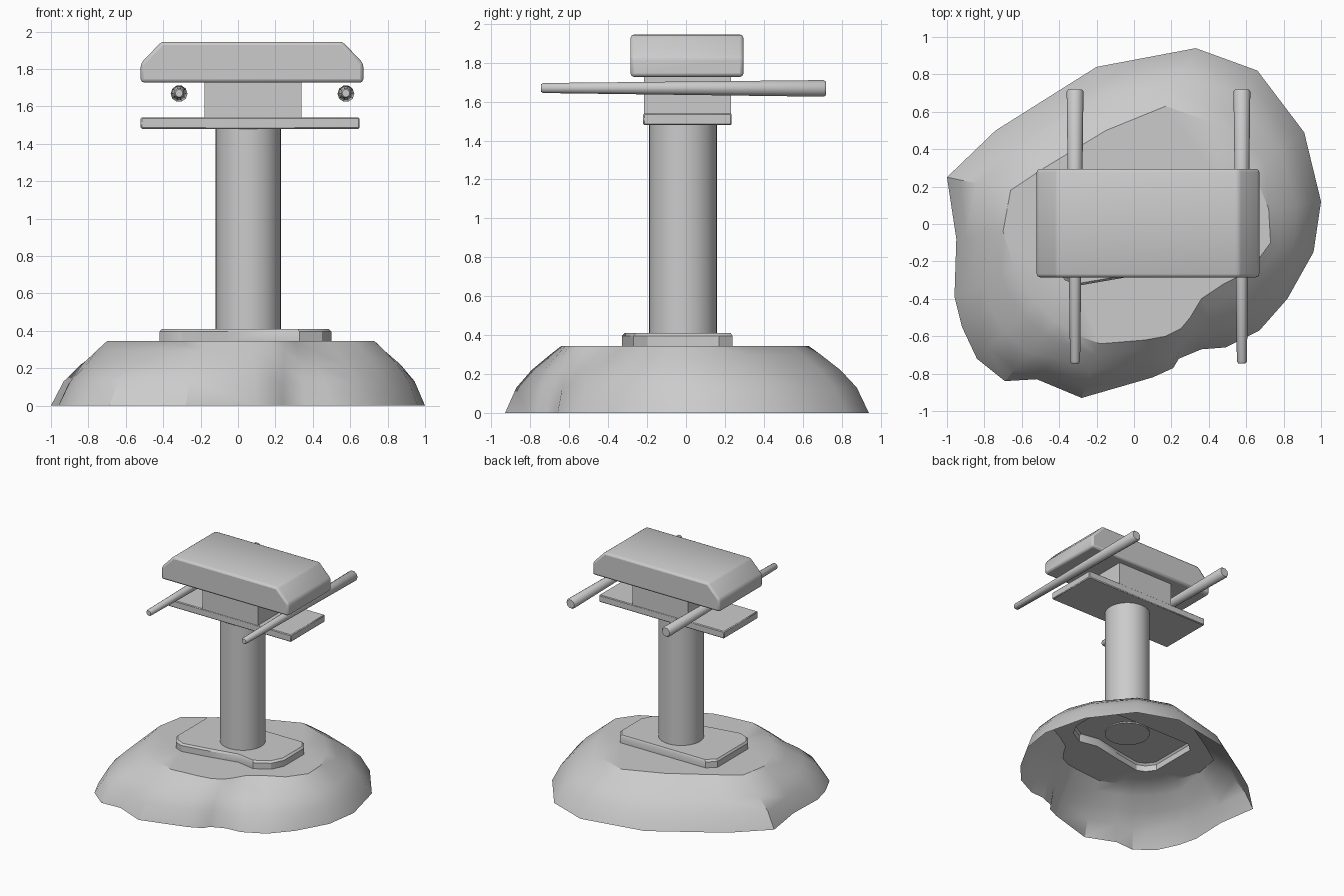
import bpy, bmesh, math
from mathutils import Vector

if "Cube" in bpy.data.objects:
    bpy.data.objects.remove(bpy.data.objects["Cube"])


def finish(name, bm, angle=35, bevel=0.0, segments=2):
    bmesh.ops.recalc_face_normals(bm, faces=bm.faces)
    me = bpy.data.meshes.new(name)
    bm.to_mesh(me)
    bm.free()
    ob = bpy.data.objects.new(name, me)
    bpy.context.collection.objects.link(ob)
    if bevel:
        m = ob.modifiers.new("bevel", 'BEVEL')
        m.width, m.segments, m.limit_method = bevel, segments, 'ANGLE'
    bpy.ops.object.select_all(action='DESELECT')
    ob.select_set(True)
    bpy.context.view_layer.objects.active = ob
    bpy.ops.object.shade_smooth_by_angle(angle=math.radians(angle))
    return ob


def ring(bm, pts):
    return [bm.verts.new(p) for p in pts]


def skin(bm, a, b):
    n = len(a)
    for i in range(n):
        bm.faces.new((a[i], a[(i + 1) % n], b[(i + 1) % n], b[i]))


def loft(name, rings, **kw):
    bm = bmesh.new()
    rs = [ring(bm, r) for r in rings]
    for a, b in zip(rs, rs[1:]):
        skin(bm, a, b)
    bm.faces.new(rs[0])
    bm.faces.new(rs[-1])
    return finish(name, bm, **kw)


def box(name, x0, x1, y0, y1, z0, z1, **kw):
    outline = [(x0, y0), (x1, y0), (x1, y1), (x0, y1)]
    return loft(name, [[(x, y, z) for x, y in outline] for z in (z0, z1)], **kw)


def circle(cx, cy, r, n):
    return [(cx + r * math.cos(2 * math.pi * i / n),
             cy + r * math.sin(2 * math.pi * i / n)) for i in range(n)]


# Open rocky mound: foot x, foot y, plateau x, plateau y
MOUND = [
    (-1, .25, -.66, .18), (-.74, .50, -.48, .30), (-.2, .84, -.15, .50),
    (.33, .94, .17, .63), (.66, .82, .42, .54), (.91, .49, .64, .28),
    (1, .12, .72, .08), (.96, -.15, .73, -.10), (.82, -.40, .62, -.25),
    (.67, -.57, .48, -.32), (.49, -.66, .36, -.40), (.36, -.67, .30, -.50),
    (.24, -.72, .25, -.56), (.21, -.77, .17, -.60), (.10, -.82, .06, -.62),
    (-.28, -.93, -.18, -.64), (-.52, -.83, -.32, -.59), (-.69, -.84, -.42, -.52),
    (-.84, -.72, -.52, -.42), (-.92, -.55, -.59, -.33), (-.96, -.39, -.64, -.24),
    (-.95, -.08, -.70, -.04)]
STEP = [(-.42, -.23), (-.37, -.30), (-.30, -.33), (-.07, -.29), (.17, -.24),
        (.33, -.27), (.45, -.20), (.50, -.10), (.50, .17), (.45, .24),
        (-.35, .24), (-.42, .18)]

bm = bmesh.new()
rings = []
for t, z in [(0, 0), (.2, .13), (.47, .22), (.78, .295), (1, .345)]:
    rings.append(ring(bm, [(a + (c - a) * t, b + (d - b) * t, z) for a, b, c, d in MOUND]))
for a, b in zip(rings, rings[1:]):
    skin(bm, a, b)
# Raised step in the plateau, hollow beneath
low = ring(bm, [(x, y, .345) for x, y in STEP])
mid = ring(bm, [(x, y, .395) for x, y in STEP])
top = ring(bm, [(x * .97, y * .96, .41) for x, y in STEP])
skin(bm, low, mid)
skin(bm, mid, top)
bm.faces.new(top)


def loop_edge(r, i):
    pair = (r[i], r[(i + 1) % len(r)])
    return bm.edges.get(pair) or bm.edges.new(pair)


edges = [loop_edge(r, i) for r in (rings[-1], low) for i in range(len(r))]
bmesh.ops.triangle_fill(bm, use_beauty=True, edges=edges, normal=Vector((0, 0, 1)))
finish("rocky_base", bm, angle=33)

# Column
loft("column", [[(x, y, z) for x, y in circle(.055, -.015, .175, 32)] for z in (.40, 1.485)])

# Thin plate and neck block
box("lower_plate", -.52, .65, -.22, .235, 1.48, 1.54, bevel=.006, segments=1)
box("neck_block", -.18, .34, -.217, .232, 1.53, 1.74)

# Tapered side rods
for name, x in (("left_rod", -.315), ("right_rod", .577)):
    stations = [(-.745, .020, 1.67), (-.735, .027, 1.67), (.708, .045, 1.668), (.72, .036, 1.668)]
    loft(name, [[(px, y, pz) for px, pz in circle(x, z, r, 10)] for y, r, z in stations], angle=40)

# Head block with sloped ends
PROFILE = [(-.52, 1.727), (.67, 1.727), (.67, 1.83), (.56, 1.945), (-.41, 1.945), (-.52, 1.83)]
loft("head_block", [[(x, y, z) for x, z in PROFILE] for y in (-.285, .295)],
     bevel=.018, segments=2, angle=50)
